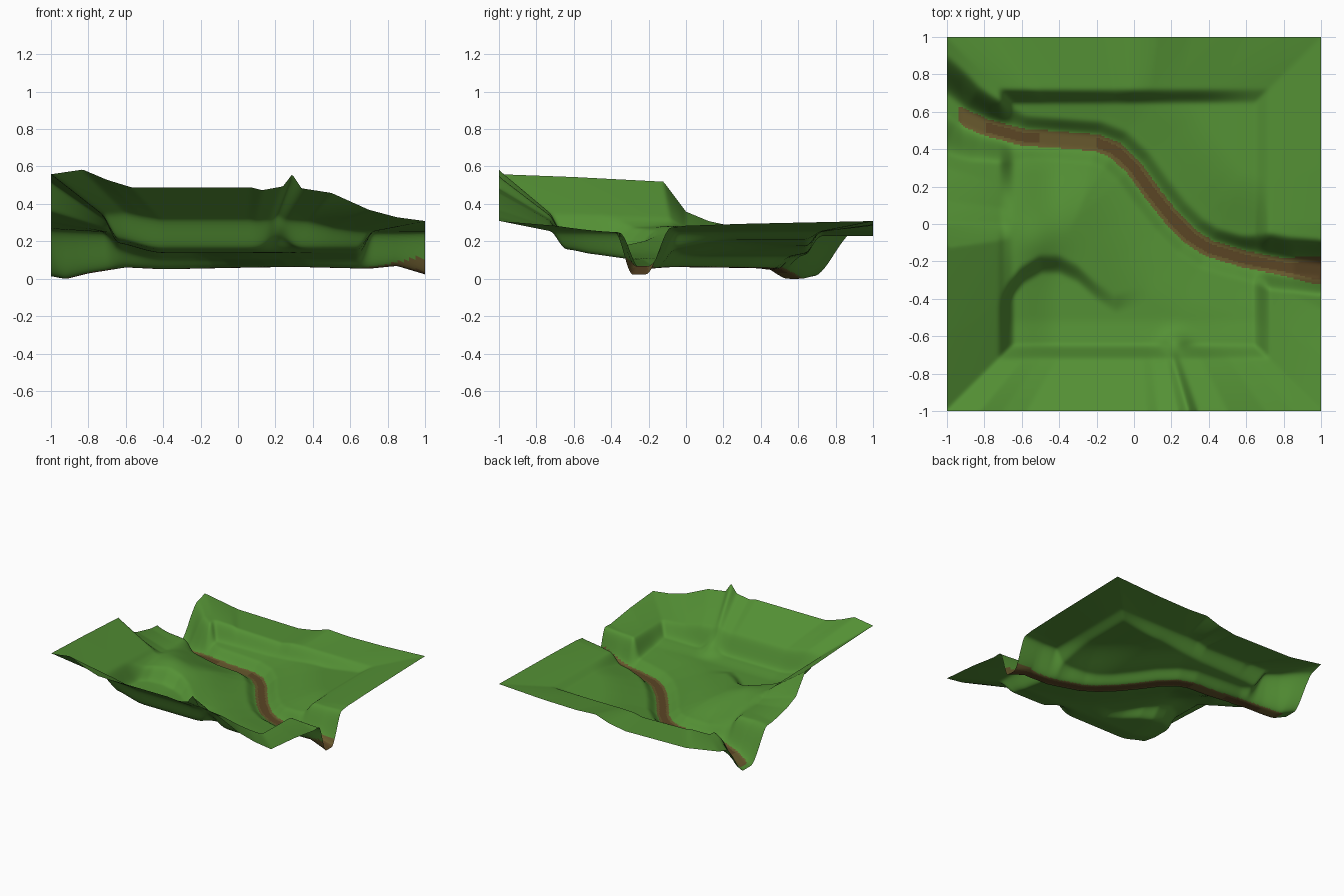
import bpy, bmesh, math
from mathutils import Vector

if "Cube" in bpy.data.objects:
    bpy.data.objects.remove(bpy.data.objects["Cube"])

N = 230  # grid cells per side

# River centre line (x, y) and bed height along x
PATH = [(-1.15, .74), (-1.0, .635), (-.92, .575), (-.8, .52), (-.6, .465), (-.4, .45), (-.2, .435),
        (-.1, .395), (0, .30), (.1, .16), (.2, .035), (.3, -.065), (.4, -.13),
        (.6, -.19), (.8, -.23), (1.0, -.25), (1.2, -.27)]
BED = [(-1, .015), (-.92, 0), (-.8, .03), (-.6, .062), (-.4, .052), (0, .06), (.3, .065),
       (.7, .055), (.85, .07), (1, .025)]
# Heights of the four outer edges, before the river is cut
FRONT = [(-1, .56), (-.83, .585), (-.7, .53), (-.57, .49), (.07, .49), (.13, .475),
         (.24, .495), (.29, .56), (.34, .485), (.5, .46), (.7, .37), (.85, .33), (1, .31)]
BACK = [(-1, .29), (-.7, .24), (-.15, .23), (.0, .255), (.12, .295), (.3, .285), (.6, .29), (1, .31)]
LEFT = [(-1, .56), (-.6, .545), (-.12, .52), (0, .36), (.12, .31), (.3, .27), (.6, .25), (.85, .25), (1, .29)]
RIGHT = [(-1, .31), (-.7, .285), (-.45, .25), (-.2, .26), (0, .285), (.3, .295), (1, .31)]
# Lip of the sunken hollow
LIP = [(-.75, -.46), (-.68, -.36), (-.6, -.26), (-.5, -.2), (-.4, -.2), (-.3, -.25), (-.2, -.34),
       (-.1, -.41), (0, -.38), (.2, -.34)]


def interp(table, t):
    if t <= table[0][0]:
        return table[0][1]
    for (a, u), (b, v) in zip(table, table[1:]):
        if t <= b:
            return u + (v - u) * (t - a) / (b - a)
    return table[-1][1]


def smooth(a, b, t):
    t = min(1, max(0, (t - a) / (b - a)))
    return t * t * (3 - 2 * t)


def gauss(x, y, cx, cy, r):
    return math.exp(-((x - cx) ** 2 + (y - cy) ** 2) / r ** 2)


def river_distance(x, y):
    """Signed distance to the river: positive on the north bank."""
    p, best, sign = Vector((x, y)), 9, 1
    for a, b in zip(PATH, PATH[1:]):
        a, b = Vector(a), Vector(b)
        d = b - a
        t = min(1, max(0, (p - a).dot(d) / d.length_squared))
        v = p - a - d * t
        if v.length < best:
            best, sign = v.length, (1 if d.cross(v) >= 0 else -1)
    return best * sign


def floor_height(x, y, dist):
    # gently rising valley floor
    if dist < 0:
        h = .10 + .04 * smooth(0, .4, -dist)
        lip = interp(LIP, x)  # shelf between the hollow and the river
        h += .08 * smooth(-.07, .04, y - lip) * (1 - smooth(-.45, .1, x)) * smooth(.05, .5, -dist)
        h += .035 * gauss(x, y, -.5, -.08, .13)
        h += .055 * smooth(.4, .68, -x) * smooth(0, .2, -dist)
        h += .02 * smooth(.5, .66, -y)
    else:
        h = .11 + .065 * smooth(0, .45, dist) + .04 * smooth(.3, .7, x)
    h += .07 * gauss(x, y, .22, -.66, .07)  # foot of the front spur
    return h


def edge_height(x, y, d):
    u, v = x / d, y / d
    if abs(y) >= abs(x):
        return interp(BACK if y > 0 else FRONT, u)
    return interp(RIGHT if x > 0 else LEFT, v)


def height(x, y):
    dist = river_distance(x, y)
    d = max(abs(x), abs(y))
    h = floor_height(x, y, dist)
    if d > .58:  # step up to the sloping rim
        edge = edge_height(x, y, d)
        inner = min(edge, .25 + .3 * max(0, edge - .31))
        rim = inner + (edge - inner) * min(1, max(0, (d - .7) / .3))
        h += (rim - h) * smooth(.64, .725, d)
    # cut the river valley, broader at its left mouth
    wide = .12 + .05 * smooth(.55, .75, abs(x)) + .05 * smooth(.7, 1, -x)
    if dist < 0:
        wide -= .04 * smooth(.5, .8, x)
    k = smooth(.035, wide, abs(dist))
    bed = interp(BED, x)
    return bed + (h - bed) * k


def material(name, rgb):
    m = bpy.data.materials.new(name)
    m.diffuse_color = (*rgb, 1)
    m.use_nodes = True
    m.node_tree.nodes["Principled BSDF"].inputs["Base Color"].default_value = m.diffuse_color
    return m


# Terrain sheet
bm = bmesh.new()
bmesh.ops.create_grid(bm, x_segments=N, y_segments=N, size=1)
for v in bm.verts:
    v.co.z = height(v.co.x, v.co.y)

# Soften creases inside the sheet, keep the outer edge
inside = [v for v in bm.verts if not v.is_boundary]
for _ in range(5):
    bmesh.ops.smooth_vert(bm, verts=inside, factor=.5, use_axis_z=True)
low = min(v.co.z for v in bm.verts)
for v in bm.verts:
    v.co.z -= low

# River bed colours by distance from the centre line
for f in bm.faces:
    c = f.calc_center_median()
    f.smooth = True
    r = abs(river_distance(c.x, c.y))
    outer = .045 + .03 * smooth(.75, 1, c.x)
    inner = .025 + .025 * smooth(.8, 1, c.x)
    if c.x > -.94 and r < outer * smooth(-1.0, -.9, c.x):
        f.material_index = 1
        if r < inner and (-.79 < c.x < -.5 or c.x > -.2):
            f.material_index = 2

mesh = bpy.data.meshes.new("terrain")
bm.to_mesh(mesh)
bm.free()
terrain = bpy.data.objects.new("terrain", mesh)
bpy.context.collection.objects.link(terrain)
mesh.materials.append(material("grass green", (.088, .28, .035)))
mesh.materials.append(material("river bank brown", (.135, .098, .026)))
mesh.materials.append(material("river bed dark brown", (.104, .06, .018)))
